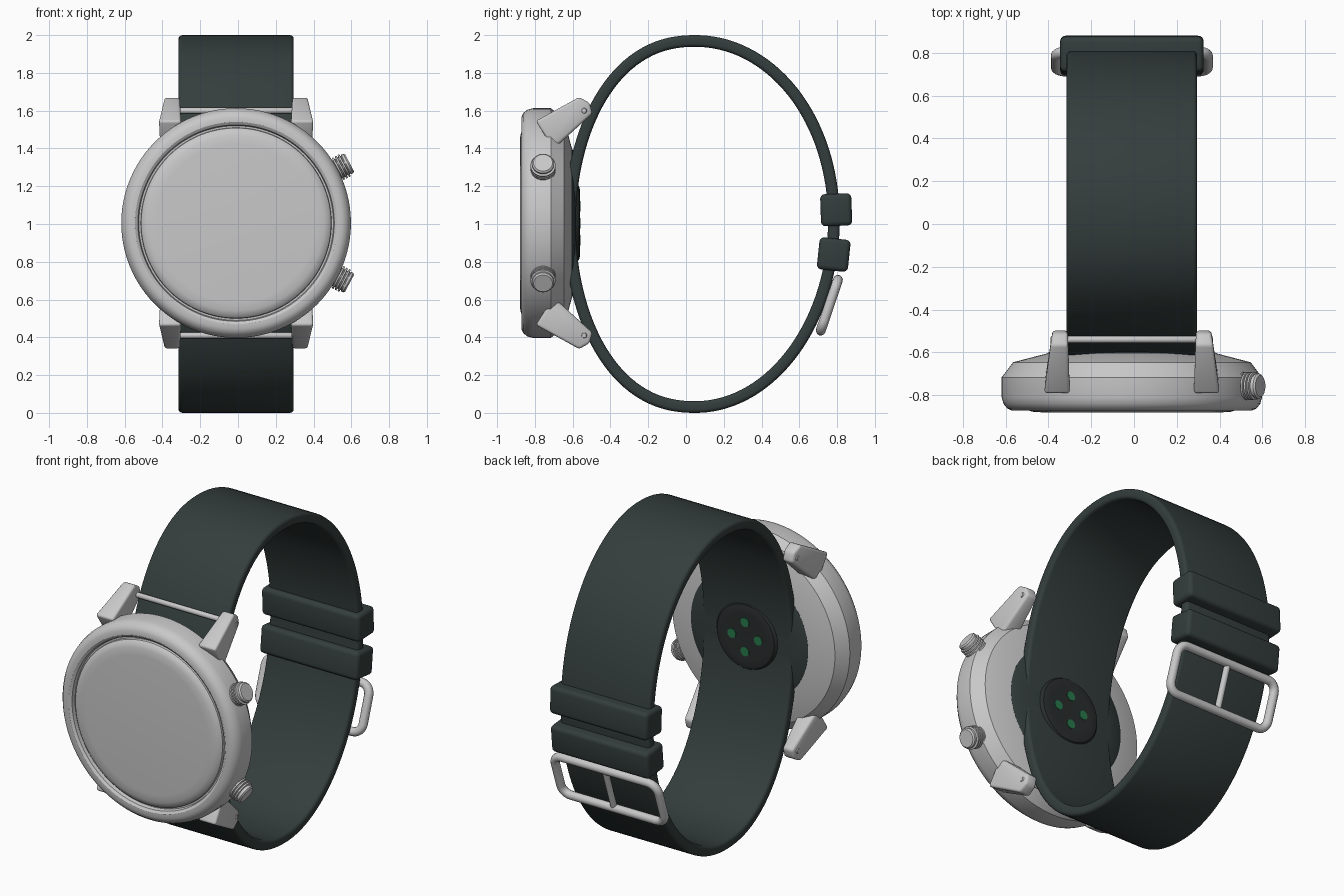
import bpy, bmesh
from math import sin, cos, pi, radians, copysign
from mathutils import Matrix, Vector

cube = bpy.data.objects.get("Cube")
if cube:
    bpy.data.objects.remove(cube, do_unlink=True)

CX, CZ = -0.01, 1.005          # watch axis
TO_Y = Matrix.Translation((CX, 0, CZ)) @ Matrix.Rotation(-pi / 2, 4, 'X')


def material(name, rgb, metallic=0.0):
    m = bpy.data.materials.new(name)
    m.use_nodes = True
    m.diffuse_color = (*rgb, 1)
    node = m.node_tree.nodes["Principled BSDF"]
    node.inputs["Base Color"].default_value = (*rgb, 1)
    node.inputs["Roughness"].default_value = 0.5
    return m


METAL = material("silver metal", (0.58, 0.58, 0.58))
RUBBER = material("dark green rubber", (0.034, 0.048, 0.046))
BLACK = material("black sensor glass", (0.022, 0.026, 0.026))
GREEN = material("green sensor light", (0.02, 0.19, 0.07))


def finish(name, bm, mat, matrix=Matrix(), angle=35):
    bmesh.ops.remove_doubles(bm, verts=bm.verts, dist=0.0001)
    bmesh.ops.transform(bm, matrix=matrix, verts=bm.verts)
    bmesh.ops.recalc_face_normals(bm, faces=bm.faces)
    me = bpy.data.meshes.new(name)
    bm.to_mesh(me)
    bm.free()
    me.materials.append(mat)
    me.shade_smooth()
    me.set_sharp_from_angle(angle=radians(angle))
    ob = bpy.data.objects.new(name, me)
    bpy.context.collection.objects.link(ob)
    return ob


def lathe(name, profile, mat, matrix, steps=96, angle=35):
    """Spin (radius, height) points about local z."""
    bm = bmesh.new()
    vs = [bm.verts.new((r, 0, h)) for r, h in profile]
    es = [bm.edges.new(p) for p in zip(vs, vs[1:])]
    bmesh.ops.spin(bm, geom=vs + es, cent=(0, 0, 0), axis=(0, 0, 1),
                   angle=2 * pi, steps=steps, use_duplicate=False)
    return finish(name, bm, mat, matrix, angle)


def rounded_rect(w, h, r, n=4):
    """Outline of a rounded rectangle with half sizes w, h."""
    pts = []
    for k, (sx, sy) in enumerate(((1, 1), (-1, 1), (-1, -1), (1, -1))):
        for i in range(n + 1):
            a = (k + i / n) * pi / 2
            pts.append((sx * (w - r) + r * cos(a), sy * (h - r) + r * sin(a)))
    return pts


# Case, raised bezel and domed face
lathe("case", [(0, -.84), (.515, -.84), (.52, -.862), (.535, -.872), (.56, -.872),
               (.582, -.862), (.6, -.84), (.608, -.81), (.608, -.716),
               (.555, -.646), (.39, -.603), (0, -.603)], METAL, TO_Y, angle=28)
lathe("watch_face", [(0, -.88), (.42, -.88), (.465, -.877), (.49, -.868),
                     (.503, -.855), (.506, -.835)], METAL, TO_Y)

# Back plate, sensor window and lights
lathe("back_plate", [(0, -.583), (.3, -.583), (.38, -.597), (.4, -.605),
                     (.4, -.63)], RUBBER, TO_Y)
lathe("sensor_window", [(0, -.562), (.14, -.562), (.17, -.56), (.195, -.566),
                        (.21, -.585)], BLACK, TO_Y, 64)
for k in range(4):
    a = k * pi / 2
    spot = Matrix.Translation((.09 * cos(a), 0, .09 * sin(a)))
    lathe("sensor_light", [(0, -.558), (.028, -.558), (.028, -.564)],
          GREEN, spot @ TO_Y, 20)

# Strap: rounded band swept along an oval loop
bm = bmesh.new()
section = rounded_rect(.305, .031, .02)
N = 128


def loop_point(i):
    a = 2 * pi * (i + .5) / N
    c, s = cos(a), sin(a)
    y = (.733 + .015 * s) * c if c > 0 else -.665 * abs(c) ** .88
    return Vector((CX, .05 + y, 1 + .969 * s))


rings = []
for i in range(N):
    p = loop_point(i)
    t = (loop_point(i + 1) - loop_point(i - 1)).normalized()
    out = Vector((0, t.z, -t.y))
    rings.append([bm.verts.new(p + Vector((u, 0, 0)) + out * v) for u, v in section])
for i, ring in enumerate(rings):
    after = rings[(i + 1) % N]
    for j in range(len(ring)):
        k = (j + 1) % len(ring)
        bm.faces.new((ring[j], ring[k], after[k], after[j]))
finish("strap", bm, RUBBER, angle=50)

# Lugs with their strap pins
LUG = [(-.795, .54), (-.565, .667), (-.51, .635), (-.495, .58), (-.68, .412), (-.72, .42)]
for sz, level in ((1, "upper"), (-1, "lower")):
    for sx, side in ((1, "left"), (-1, "right")):
        bm = bmesh.new()
        caps = []
        for outer in (0, 1):
            vs = []
            for y, z in LUG:
                tip = min(1, max(0, (y + .75) / .25))
                x = .41 - .04 * tip if outer else .29 + .01 * tip
                vs.append(bm.verts.new((CX + sx * x, y, CZ + sz * z)))
            bm.faces.new(vs)
            caps.append(vs)
        for j in range(len(LUG)):
            k = (j + 1) % len(LUG)
            bm.faces.new((caps[0][j], caps[0][k], caps[1][k], caps[1][j]))
        # adjust offset heights to the case centre before rounding
        bmesh.ops.recalc_face_normals(bm, faces=bm.faces)
        bmesh.ops.bevel(bm, geom=list(bm.edges), offset=.014, segments=3,
                        profile=.5, affect='EDGES', clamp_overlap=True)
        finish(f"{level}_{side}_lug", bm, METAL)
    place = Matrix.Translation((CX, -.54, CZ + sz * .595)) @ Matrix.Rotation(pi / 2, 4, 'Y')
    lathe(f"{level}_strap_pin", [(0, -.38), (.012, -.38), (.016, -.374), (.016, .374),
                                 (.012, .38), (0, .38)], METAL, place, 20)

# Ribbed crowns
ribs = [(0, .55), (.045, .55), (.045, .59)]
for k in range(4):
    h = .592 + .017 * k
    ribs += [(.066, h), (.066, h + .009), (.054, h + .011), (.054, h + .016)]
ribs += [(.058, .66), (.058, .672), (.05, .68), (0, .68)]
for sz, level in ((1, "upper"), (-1, "lower")):
    axis = Vector((cos(radians(28)), 0, sz * sin(radians(28))))
    turn = axis.to_track_quat('Z', 'Y').to_matrix().to_4x4()
    lathe(f"{level}_crown", ribs, METAL,
          Matrix.Translation((CX, -.757, CZ)) @ turn, 40)

# Strap keepers
for name, y, z, tilt in (("upper_keeper", .795, 1.075, 2), ("lower_keeper", .782, .838, -6)):
    bm = bmesh.new()
    bmesh.ops.create_cube(bm, size=1, matrix=Matrix.Diagonal((.67, .165, .17, 1)))
    bmesh.ops.bevel(bm, geom=list(bm.edges), offset=.025, segments=4,
                    profile=.5, affect='EDGES')
    finish(name, bm, RUBBER, Matrix.Translation((CX, y, z))
           @ Matrix.Rotation(radians(tilt), 4, 'X'))

# Buckle frame and tongue
BUCKLE = Matrix.Translation((CX, .759, .57)) @ Matrix.Rotation(radians(-18.7), 4, 'X')


def tube(name, points, radius, cyclic):
    cu = bpy.data.curves.new(name + "_path", 'CURVE')
    cu.dimensions = '3D'
    cu.bevel_depth = radius
    cu.bevel_resolution = 4
    cu.use_fill_caps = not cyclic
    sp = cu.splines.new('POLY')
    sp.points.add(len(points) - 1)
    for pt, (x, z) in zip(sp.points, points):
        pt.co = (x, 0, z, 1)
    sp.use_cyclic_u = cyclic
    tmp = bpy.data.objects.new(name + "_path", cu)
    me = bpy.data.meshes.new_from_object(tmp)
    bpy.data.objects.remove(tmp)
    bm = bmesh.new()
    bm.from_mesh(me)
    bpy.data.meshes.remove(me)
    finish(name, bm, METAL, BUCKLE, 50)


tube("buckle_frame", rounded_rect(.353, .142, .06, 6), .026, True)
tube("buckle_tongue", [(0, -.14), (0, .14)], .019, False)
